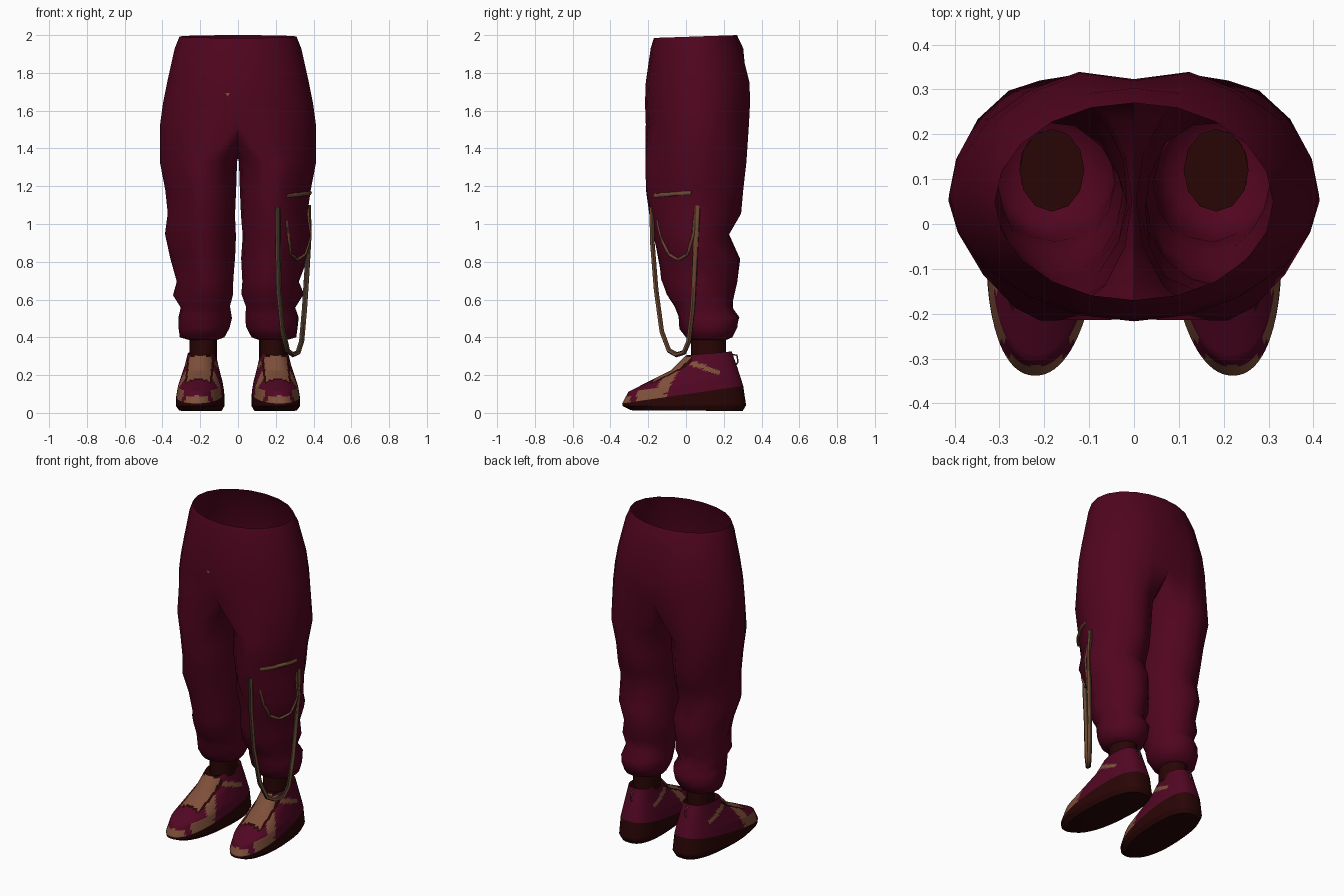
import bpy, bmesh, math, random
from mathutils import Vector
from mathutils.bvhtree import BVHTree

random.seed(4)
cube = bpy.data.objects.get("Cube")
if cube:
    bpy.data.objects.remove(cube)


def material(name, rgb):
    m = bpy.data.materials.new(name)
    m.use_nodes = True
    m.diffuse_color = (*rgb, 1)
    m.node_tree.nodes["Principled BSDF"].inputs["Base Color"].default_value = (*rgb, 1)
    return m


CRIMSON = material("crimson cloth", (0.08, 0.0015, 0.013))
BURGUNDY = material("burgundy leather", (0.084, 0.002, 0.017))
DARK = material("dark brown rubber", (0.022, 0.0015, 0.0015))
TAN = material("tan leather", (0.21, 0.08, 0.043))
STRAP = material("brown webbing", (0.15, 0.064, 0.032))
EDGE = material("dark webbing edge", (0.035, 0.025, 0.016))


def smooth(ob, angle):
    bpy.ops.object.select_all(action='DESELECT')
    ob.select_set(True)
    bpy.context.view_layer.objects.active = ob
    bpy.ops.object.shade_smooth_by_angle(angle=math.radians(angle))


def finish(bm, name, mats, angle=60):
    bmesh.ops.recalc_face_normals(bm, faces=bm.faces)
    me = bpy.data.meshes.new(name)
    bm.to_mesh(me)
    bm.free()
    ob = bpy.data.objects.new(name, me)
    bpy.context.collection.objects.link(ob)
    for m in mats:
        me.materials.append(m)
    smooth(ob, angle)
    return ob


def spow(v, p):
    return math.copysign(abs(v) ** p, v)


def bridge(bm, a, b, closed=True):
    n = len(a)
    return [bm.faces.new((a[i], a[(i + 1) % n], b[(i + 1) % n], b[i]))
            for i in range(n if closed else n - 1)]


# Trousers: waist rings (height, half width, front, back)
WAIST = [(2.0, .31, -.17, .27), (1.93, .335, -.187, .303), (1.75, .375, -.213, .35),
         (1.64, .397, -.217, .353), (1.53, .412, -.213, .347)]
# Leg rings (height, inner, outer, front, back), down to the turned-in cuff
LEG = [(1.33, .005, .414, -.215, .32), (1.18, .01, .385, -.212, .303),
       (1.05, .012, .377, -.192, .287), (.94, .015, .393, -.172, .235),
       (.82, .018, .365, -.15, .282), (.7, .025, .33, -.128, .268),
       (.63, .02, .348, -.108, .255), (.56, .045, .305, -.065, .245),
       (.51, .035, .322, -.045, .28), (.45, .045, .322, -.032, .275),
       (.4, .072, .308, .0, .245), (.385, .115, .255, .035, .21)]
HALF = 10

bm = bmesh.new()
for side in (1, -1):
    prev = None
    for z, w, f, b in WAIST:
        ring = []
        for i in range(HALF + 1):
            a = math.pi * (i / HALF - .5)
            y = (f + b) / 2 + (b - f) / 2 * math.sin(a)
            x = 0 if i in (0, HALF) else w * math.cos(a)
            # Waistband dips slightly to the front; seat has a centre cleft
            dip = .015 * (b - y) / (b - f) if z == 2 else 0
            if i == HALF and z < 1.9:
                y -= .03
            ring.append(bm.verts.new((side * x, y, z - dip)))
        if prev:
            bridge(bm, prev, ring, closed=False)
        prev = ring
    # Crotch saddle closes the half ring into a leg loop
    for t in (.85, .7, .5, .3, .15):
        prev.append(bm.verts.new((0, -.2 + .5 * t, 1.35 + .7 * (t - .5) ** 2)))
    n = len(prev)
    for k, (z, xi, xo, f, b) in enumerate(LEG):
        fold = .009 if 1 < k < len(LEG) - 2 else 0
        ring = []
        for i in range(n):
            a = 2 * math.pi * (i - HALF / 2) / n
            c, s = math.cos(a), math.sin(a)
            # Outer corners are flatter on the thigh and knee
            p = 1 if c < 0 or k > 6 else 1.38 if s < 0 else 1.12
            r = 1 + random.uniform(-1, .4) * fold / .16
            x = (xi + xo) / 2 + (xo - xi) / 2 * r * spow(c, p)
            y = (f + b) / 2 + (b - f) / 2 * r * spow(s, p)
            dz = random.uniform(-1, 1) * fold
            ring.append(bm.verts.new((side * x, y, z + dz)))
        bridge(bm, prev, ring)
        prev = ring
bmesh.ops.remove_doubles(bm, verts=bm.verts, dist=.0005)
trousers = finish(bm, "trousers", [CRIMSON], 75)
tree = BVHTree.FromPolygons([v.co for v in trousers.data.vertices],
                            [tuple(p.vertices) for p in trousers.data.polygons])

# Shoe rings (front y, back y, half width, front height, back height)
SHOE = [(-.29, .3, .11, .014, .01), (-.335, .318, .126, .036, .04),
        (-.338, .303, .124, .05, .143), (-.305, .288, .115, .112, .19),
        (-.2, .272, .1, .165, .24), (-.08, .256, .086, .225, .285),
        (0, .242, .073, .305, .325), (.03, .225, .06, .3, .31)]
SUB, SIDES = 7, 80


def shoe_colour(c, band):
    y, z = c.y, c.z
    u = abs(abs(c.x) - (.2 - .06 * y))
    if band < 2 or band == len(SHOE) - 2:
        return 1
    if -.185 < y < .03 and band > 2:         # tongue and lace edges
        if u < .06 and z < .3 and y > -.17:
            return 2
        if u < .072:
            return 1
    if abs(y + .035 - (z - .28) * .6) < .032 and z < .29:     # side stripe
        return 2
    if -.26 < y < -.11 and band == 2 and z < .14 and u > .045:     # toe overlay
        return 2
    if y < -.295 and z < .09:                # toe bumper
        return 2
    if 0 < y < .18 and abs(z - .275 + .36 * y) < .015:        # ankle stripe
        return 2
    return 0


def cord(name, points, depth, mats):
    cu = bpy.data.curves.new(name, 'CURVE')
    cu.dimensions = '3D'
    cu.bevel_depth = depth
    cu.bevel_resolution = 1
    cu.use_fill_caps = True
    sp = cu.splines.new('POLY')
    sp.points.add(len(points) - 1)
    for p, co in zip(sp.points, points):
        p.co = (*co, 1)
    for m in mats:
        cu.materials.append(m)
    ob = bpy.data.objects.new(name, cu)
    bpy.context.collection.objects.link(ob)
    bpy.ops.object.select_all(action='DESELECT')
    ob.select_set(True)
    bpy.context.view_layer.objects.active = ob
    bpy.ops.object.convert(target='MESH')
    ob = bpy.context.object
    for face in ob.data.polygons:            # webbing edges face front and back
        face.material_index = int(len(mats) > 1 and abs(face.normal.x) < .45)
    smooth(ob, 60)


for side, label in ((1, "left"), (-1, "right")):
    bm = bmesh.new()
    prev = None
    for band in range(len(SHOE) - 1):
        for s in range(SUB + (band == len(SHOE) - 2)):
            t = s / SUB
            f, b, w, zf, zb = [p + (q - p) * t for p, q in zip(SHOE[band], SHOE[band + 1])]
            ring = []
            for i in range(SIDES):
                a = 2 * math.pi * i / SIDES
                p = .75 if math.sin(a) > 0 else .92
                y = (f + b) / 2 + (b - f) / 2 * spow(math.sin(a), p)
                x = .2 - .06 * y + w * spow(math.cos(a), p)
                z = zf + (zb - zf) * (y - f) / (b - f)
                ring.append(bm.verts.new((side * x, y, z)))
            if prev:
                for face in bridge(bm, prev, ring):
                    face.material_index = shoe_colour(face.calc_center_median(),
                                                      band if s else band - 1)
            else:
                bm.faces.new(ring).material_index = 1
            prev = ring
    bm.faces.new(prev).material_index = 1
    finish(bm, label + "_shoe", [BURGUNDY, DARK, TAN], 40)

    # Sock filling the gap between cuff and shoe
    bm = bmesh.new()
    bmesh.ops.create_cone(bm, cap_ends=True, segments=12, radius1=.5, radius2=.5, depth=1)
    for v in bm.verts:
        v.co = (side * .183 + v.co.x * .145, .12 + v.co.y * .185, .345 + v.co.z * .11)
    finish(bm, label + "_sock", [DARK], 40)
    # Small pull loop on the heel
    cord(label + "_heel_loop", [(side * .186, .24, .31), (side * .186, .27, .305),
                                (side * .186, .275, .27), (side * .186, .262, .25)],
         .005, [STRAP, EDGE])


def on_leg(points, steps=4):
    # Drop (y, z) points onto the outer side of the left leg
    out = []
    for (y0, z0), (y1, z1) in zip(points, points[1:]):
        for s in range(steps + 1):
            t = s / steps
            start = Vector((1, y0 + (y1 - y0) * t, z0 + (z1 - z0) * t))
            hit = tree.ray_cast(start, Vector((-1, 0, 0)))[0]
            if hit and (not out or (hit - out[-1]).length > .005):
                out.append(hit + Vector((.001, -.001, 0)))
    return out


# Hanging strap loop, stitched loop and pocket edge on the left leg
cord("hanging_strap", [(.212, -.182, 1.09), (.212, -.178, .9), (.217, -.158, .65),
                       (.238, -.128, .43), (.262, -.09, .33), (.29, -.05, .308),
                       (.318, -.01, .32), (.337, .015, .38), (.352, .035, .55),
                       (.365, .045, .75), (.376, .055, .95), (.372, .063, 1.1)],
     .014, [STRAP, EDGE])
cord("stitched_loop", on_leg([(-.15, 1.02), (-.13, .92), (-.09, .84), (-.04, .81),
                              (.01, .84), (.04, .95), (.05, 1.08)]), .008, [STRAP])
cord("pocket_edge", on_leg([(-.165, 1.15), (-.05, 1.16), (.03, 1.165)]), .012, [STRAP])

# Tiny stud on the front of the trousers
hit = tree.ray_cast(Vector((-.055, -1, 1.685)), Vector((0, 1, 0)))[0]
bm = bmesh.new()
bm.faces.new([bm.verts.new(hit + Vector((dx, -.004, dz)))
              for dx, dz in ((-.012, .008), (0, -.01), (.012, .008))])
finish(bm, "front_stud", [TAN])
